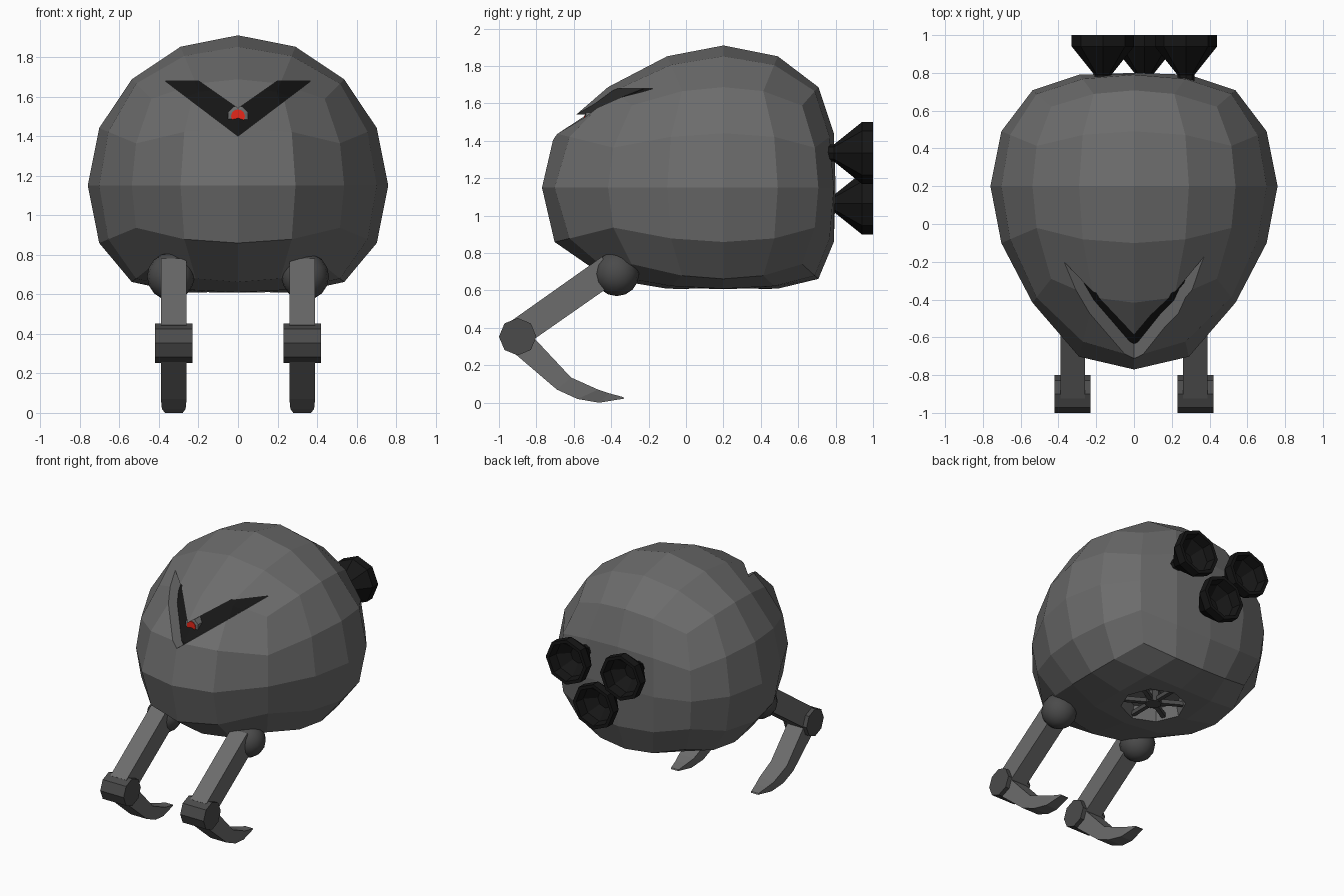
import bpy, bmesh
from math import pi, tan, cos, sin
from mathutils import Vector

if "Cube" in bpy.data.objects:
    bpy.data.objects.remove(bpy.data.objects["Cube"])


def material(name, rgb):
    m = bpy.data.materials.new(name)
    m.diffuse_color = (*rgb, 1)
    m.use_nodes = True
    m.node_tree.nodes["Principled BSDF"].inputs["Base Color"].default_value = m.diffuse_color
    return m


GREY = material("grey_metal", (0.15, 0.15, 0.15))
DARK = material("dark_metal", (0.07, 0.07, 0.07))
BLACK = material("black", (0.008, 0.008, 0.008))
RED = material("red_glow", (0.8, 0.02, 0.01))


def make(name, bm, mat):
    bmesh.ops.recalc_face_normals(bm, faces=bm.faces)
    me = bpy.data.meshes.new(name)
    bm.to_mesh(me)
    bm.free()
    ob = bpy.data.objects.new(name, me)
    bpy.context.collection.objects.link(ob)
    me.materials.append(mat)
    return ob


def loft(name, sections, mat, closed=False):
    """Skin a list of equal-sized point rings; closed joins last ring to first."""
    bm = bmesh.new()
    rings = [[bm.verts.new(p) for p in s] for s in sections]
    n = len(rings[0])
    for a, b in zip(rings, rings[1:] + (rings[:1] if closed else [])):
        for i in range(n):
            j = (i + 1) % n
            bm.faces.new((a[i], a[j], b[j], b[i]))
    if not closed:
        bm.faces.new(rings[0])
        bm.faces.new(rings[-1])
    return make(name, bm, mat)


def lathe(name, centre, axis, profile, mat, n=8, turn=0.0):
    """Turn (distance along axis, radius) points around the x, y or z axis."""
    rings = []
    for d, r in profile:
        ring = []
        for i in range(n):
            a = 2 * pi * i / n + turn
            u, v = r * cos(a), r * sin(a)
            p = {"x": (d, u, v), "y": (u, d, v), "z": (u, v, d)}[axis]
            ring.append(Vector(centre) + Vector(p))
        rings.append(ring)
    return loft(name, rings, mat)


def boolean(ob, cutter, op):
    mod = ob.modifiers.new("cut", "BOOLEAN")
    mod.operation, mod.object, mod.solver = op, cutter, "EXACT"
    bpy.context.view_layer.objects.active = ob
    bpy.ops.object.modifier_apply(modifier=mod.name)


def mirror(ob):
    ob.modifiers.new("mirror", "MIRROR").use_bisect_axis[0] = False
    return ob


def remap(v, table):
    for (a, fa), (b, fb) in zip(table, table[1:]):
        if v <= b:
            return fa + (fb - fa) * (v - a) / (b - a)
    return table[-1][1]


# Body: cube-sphere with a stretched nose, flattened back and bottom
CENTRE = Vector((0, 0.2, 1.15))
Y_BACK = [(0, 0), (0.29, 0.29), (0.54, 0.51), (0.70, 0.59), (0.76, 0.60)]
Y_NOSE = [(0, 0), (0.29, 0.30), (0.54, 0.62), (0.70, 0.90), (0.76, 0.97)]
Z_BASE = [(0, 0), (0.29, 0.29), (0.54, 0.49), (0.70, 0.54), (0.76, 0.545)]


def body_shell(name, scale, mat):
    bm = bmesh.new()
    bmesh.ops.create_cube(bm, size=2)
    bmesh.ops.subdivide_edges(bm, edges=bm.edges[:], cuts=3, use_grid_fill=True)
    for v in bm.verts:
        p = Vector([tan(c * pi / 4) for c in v.co]).normalized() * 0.76
        p.y = remap(p.y, Y_BACK) if p.y > 0 else -remap(-p.y, Y_NOSE)
        if p.z < 0:
            p.z = -remap(-p.z, Z_BASE)
        v.co = CENTRE + p * scale
    return make(name, bm, mat)


body = body_shell("body", 1.0, GREY)

# V-shaped visor groove with a black inner panel
vee = [(-0.37, 1.68), (-0.2, 1.68), (0, 1.54), (0.2, 1.68), (0.37, 1.68), (0, 1.40)]
vee_cutter = loft("visor_cutter", [[(x, y, z) for x, z in vee] for y in (-1.2, -0.05)], GREY)
visor = body_shell("visor_panel", 0.92, BLACK)
boolean(visor, vee_cutter, "INTERSECT")
visor.data.materials.clear()
visor.data.materials.append(BLACK)
boolean(body, vee_cutter, "DIFFERENCE")

# Round vent recess under the body
vent_cutter = lathe("vent_cutter", (0, 0.2, 0.6), "z", [(-0.1, 0.24), (0.1, 0.2)], GREY)
boolean(body, vent_cutter, "DIFFERENCE")
for cutter in (vee_cutter, vent_cutter):
    bpy.data.objects.remove(cutter)

# Vent hub and spokes
lathe("vent_hub", (0, 0.2, 0.62), "z", [(0, 0.055), (0.09, 0.055)], DARK)
for k in range(3):
    a = pi * k / 3 + pi / 6
    d, s = Vector((cos(a), sin(a), 0)), Vector((-sin(a), cos(a), 0)) * 0.015
    up = Vector((0, 0, 0.03))
    c = Vector((0, 0.2, 0.625))
    loft("vent_spoke", [[c + d * t - s, c + d * t + s, c + d * t + s + up, c + d * t - s + up]
                        for t in (-0.22, 0.22)], DARK)

# Eye
lathe("eye_ring", (0, 0, 1.5), "y", [(-0.45, 0.055), (-0.535, 0.055), (-0.54, 0.04)], GREY, turn=pi / 8)
lathe("eye_lens", (0, 0, 1.5), "y", [(-0.5, 0.035), (-0.545, 0.035)], RED, n=12)

# Three hollow thruster nozzles on the back
for x, z in ((-0.165, 1.335), (0.275, 1.335), (0.055, 1.065)):
    lathe("thruster", (x, 0, z), "y",
          [(0.74, 0.045), (0.79, 0.045), (0.94, 0.165), (1.0, 0.165), (1.0, 0.14),
           (0.93, 0.13), (0.86, 0.06)], BLACK)

# Legs: hip ball, strut, knee drum and curved claw, mirrored
X = 0.325
bm = bmesh.new()
bmesh.ops.create_uvsphere(bm, u_segments=16, v_segments=8, radius=0.12)
bmesh.ops.translate(bm, verts=bm.verts, vec=(X + 0.015, -0.37, 0.69))
hip = mirror(make("hip_ball", bm, DARK))
hip.data.polygons.foreach_set("use_smooth", [True] * len(hip.data.polygons))


def bar(name, stations, mat):
    """Bar in the y-z plane; each station is (outer y, z, inner y, z, half width)."""
    return mirror(loft(name, [[(X - w, ya, za), (X + w, ya, za), (X + w, yb, zb), (X - w, yb, zb)]
                              for ya, za, yb, zb, w in stations], mat))


bar("leg_strut", [(-0.45, 0.78, -0.36, 0.655, 0.065), (-0.925, 0.444, -0.84, 0.32, 0.065)], GREY)
mirror(lathe("knee_drum", (X, -0.9, 0.353), "x", [(-0.095, 0.1), (0.095, 0.1)], DARK))
bar("claw", [(-0.93, 0.275, -0.83, 0.365, 0.065), (-0.69, 0.07, -0.615, 0.135, 0.065),
             (-0.58, 0.02, -0.47, 0.07, 0.06), (-0.465, 0.0, -0.41, 0.05, 0.045),
             (-0.33, 0.022, -0.335, 0.03, 0.03)], GREY)
